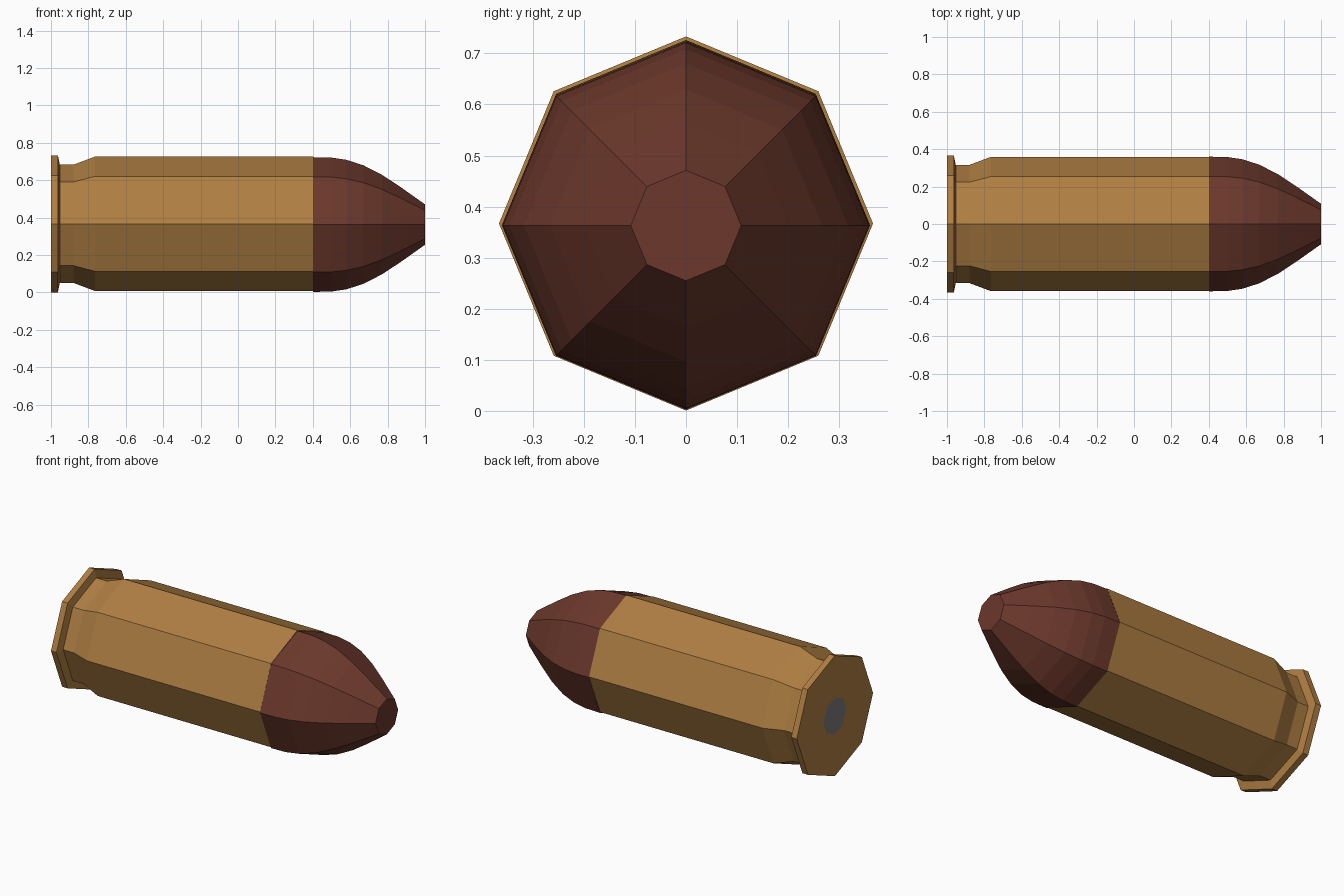
import bpy, bmesh, math

if "Cube" in bpy.data.objects:
    bpy.data.objects.remove(bpy.data.objects["Cube"])

SIDES = 8

def material(name, color):
    m = bpy.data.materials.new(name)
    m.diffuse_color = color
    return m

def lathe_x(name, profile, zc, mat, cap_start=False, cap_end=False):
    """Revolve (x, radius) points around a line parallel to X at height zc."""
    bm = bmesh.new()
    rings = []
    for x, r in profile:
        rings.append([bm.verts.new((x, r * math.cos(2 * math.pi * i / SIDES),
                                    zc + r * math.sin(2 * math.pi * i / SIDES)))
                      for i in range(SIDES)])
    for a, b in zip(rings, rings[1:]):
        for i in range(SIDES):
            j = (i + 1) % SIDES
            bm.faces.new((a[i], b[i], b[j], a[j])[::-1])
    if cap_start:
        bm.faces.new(rings[0][::-1])
    if cap_end:
        bm.faces.new(rings[-1])
    me = bpy.data.meshes.new(name)
    bm.to_mesh(me)
    bm.free()
    me.materials.append(mat)
    ob = bpy.data.objects.new(name, me)
    bpy.context.collection.objects.link(ob)
    return ob

brass = material("brass", (0.49, 0.31, 0.11, 1))
copper = material("copper", (0.15, 0.04, 0.025, 1))
steel = material("steel", (0.2, 0.2, 0.2, 1))
brass.diffuse_color = (0.43, 0.21, 0.055, 1)

# Casing: back face ring, rim, extractor groove, taper, straight wall
lathe_x("casing", [(-1, 0.11), (-1, 0.366), (-0.963, 0.366), (-0.953, 0.316),
                   (-0.88, 0.316), (-0.765, 0.359), (0.4, 0.359)], 0.367, brass)

# Primer disc set flush in the back face
lathe_x("primer", [(-1, 0.11)], 0.367, steel, cap_start=True)

# Rounded tip with a flat nose
lathe_x("tip", [(0.4, 0.36), (0.5, 0.358), (0.58, 0.346), (0.67, 0.317),
                (0.77, 0.266), (0.87, 0.2), (1.0, 0.108)], 0.363, copper, cap_end=True)

for m in bpy.data.materials:
    if m.users and not m.is_grease_pencil:
        m.use_nodes = True
        m.node_tree.nodes["Principled BSDF"].inputs["Base Color"].default_value = m.diffuse_color
